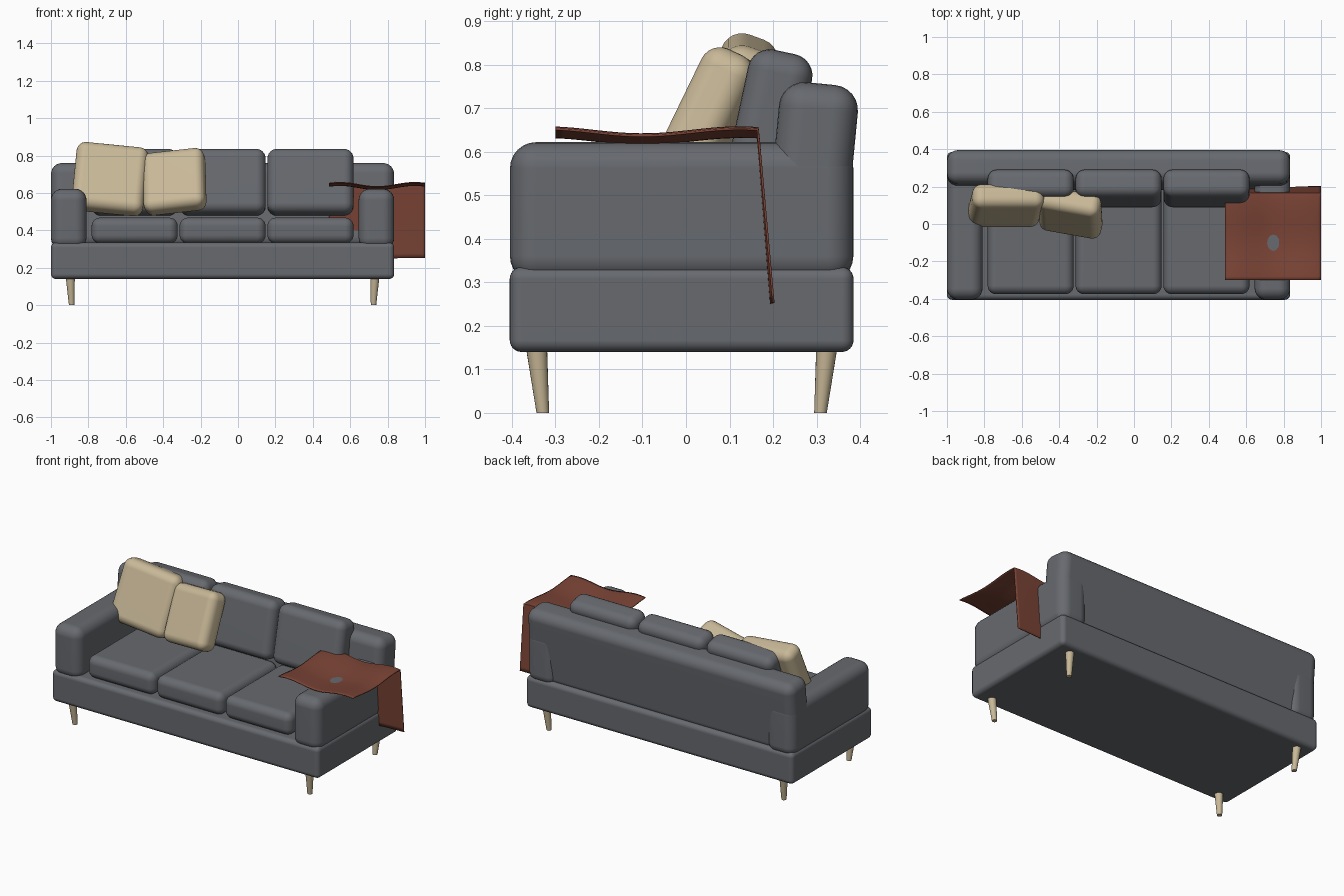
import bpy, bmesh, math
from mathutils import Matrix, Vector

if "Cube" in bpy.data.objects:
    bpy.data.objects.remove(bpy.data.objects["Cube"])


def material(name, rgb):
    m = bpy.data.materials.new(name)
    m.diffuse_color = (*rgb, 1)
    m.use_nodes = True
    m.node_tree.nodes["Principled BSDF"].inputs["Base Color"].default_value = m.diffuse_color
    return m


GREY = material("grey fabric", (0.135, 0.143, 0.158))
BEIGE = material("beige", (0.58, 0.48, 0.31))
RUST = material("rust wool", (0.20, 0.058, 0.037))


def finish(name, bm, mat):
    bmesh.ops.recalc_face_normals(bm, faces=bm.faces[:])
    me = bpy.data.meshes.new(name)
    bm.to_mesh(me)
    bm.free()
    me.materials.append(mat)
    ob = bpy.data.objects.new(name, me)
    bpy.context.collection.objects.link(ob)
    bpy.ops.object.select_all(action='DESELECT')
    ob.select_set(True)
    bpy.context.view_layer.objects.active = ob
    bpy.ops.object.shade_smooth_by_angle(angle=math.radians(40))
    return ob


def soft_box(name, centre, size, radius, mat, tilt=0, roll=0, yaw=0):
    """Rounded box; tilt leans it back, roll turns it in the front view."""
    bm = bmesh.new()
    bmesh.ops.create_cube(bm, size=1)
    bmesh.ops.scale(bm, vec=size, verts=bm.verts)
    bmesh.ops.bevel(bm, geom=bm.edges[:], offset=radius, segments=6,
                    profile=0.5, affect='EDGES')
    rot = (Matrix.Rotation(math.radians(yaw), 4, 'Z')
           @ Matrix.Rotation(math.radians(-tilt), 4, 'X')
           @ Matrix.Rotation(math.radians(roll), 4, 'Y'))
    bm.transform(Matrix.Translation(centre) @ rot)
    ob = finish(name, bm, mat)
    mod = ob.modifiers.new("even_normals", 'WEIGHTED_NORMAL')
    mod.keep_sharp = True
    return ob


MID = -0.0825  # sofa centre in x

# Frame: base, arms, leaning back
soft_box("base", (MID, -0.01, 0.2375), (1.835, 0.79, 0.195), 0.027, GREY)
for side, label in ((-1, "left"), (1, "right")):
    soft_box(label + "_arm", (MID + side * 0.8225, -0.01, 0.461),
             (0.19, 0.789, 0.322), 0.06, GREY)
soft_box("back", (MID, 0.288, 0.53), (1.834, 0.182, 0.455), 0.058, GREY, tilt=5.5)

# Seat and back cushions
for i in range(3):
    x = MID + (i - 1) * 0.47
    soft_box(f"seat_cushion_{i + 1}", (x, -0.09, 0.399), (0.46, 0.57, 0.138), 0.045, GREY)
    soft_box(f"back_cushion_{i + 1}", (x, 0.19, 0.657), (0.46, 0.15, 0.352), 0.05, GREY, tilt=12)

# Throw pillows
soft_box("large_pillow", (-0.685, 0.098, 0.674), (0.385, 0.135, 0.375), 0.05, BEIGE,
         tilt=20, roll=6, yaw=2)
soft_box("small_pillow", (-0.34, 0.06, 0.66), (0.335, 0.13, 0.345), 0.048, BEIGE,
         tilt=25, roll=-7, yaw=-13)

# Tapered legs, slanting slightly inward
for sx in (-1, 1):
    for sy in (-1, 1):
        top = Vector((MID + sx * 0.814, -0.01 + sy * 0.333, 0.145))
        foot = Vector((top.x - sx * 0.007, top.y - sy * 0.014, 0))
        bm = bmesh.new()
        bmesh.ops.create_cone(bm, cap_ends=True, segments=20, radius1=0.0145,
                              radius2=0.024, depth=0.145)
        for v in bm.verts:
            v.co += foot if v.co.z < 0 else top
            v.co.z = 0 if v.co.z < 0.07 else 0.145
        finish(("front" if sy < 0 else "rear") + ("_left_leg" if sx < 0 else "_right_leg"),
               bm, BEIGE)


# Wavy blanket over the right arm, hanging down behind
def blanket_point(x, t):
    wave = -0.011 * math.cos((x - 0.745) * math.tau / 0.4)
    y = -0.3 + min(t, 0.465)
    z = 0.637 + wave - 0.008 * math.cos((y + 0.1) * math.tau / 0.45)
    drop = max(t - 0.465, 0)
    if drop:
        f = drop / 0.4
        y += 0.033 * f + 0.003 * math.sin(x * 14) * f
        z += (0.25 + 0.01 * (x - 0.745) - z) * f
    return (x, y, z)


bm = bmesh.new()
NX, NT = 32, 40
steps = [0.465 * j / 24 for j in range(25)] + [0.465 + 0.4 * j / 16 for j in range(1, 17)]
rows = [[bm.verts.new(blanket_point(0.487 + 0.513 * i / NX, t)) for i in range(NX + 1)]
        for t in steps]
for j in range(NT):
    for i in range(NX):
        bm.faces.new((rows[j][i], rows[j][i + 1], rows[j + 1][i + 1], rows[j + 1][i]))
blanket = finish("blanket", bm, RUST)
solid = blanket.modifiers.new("thickness", 'SOLIDIFY')
solid.thickness = 0.005
solid.offset = 0
